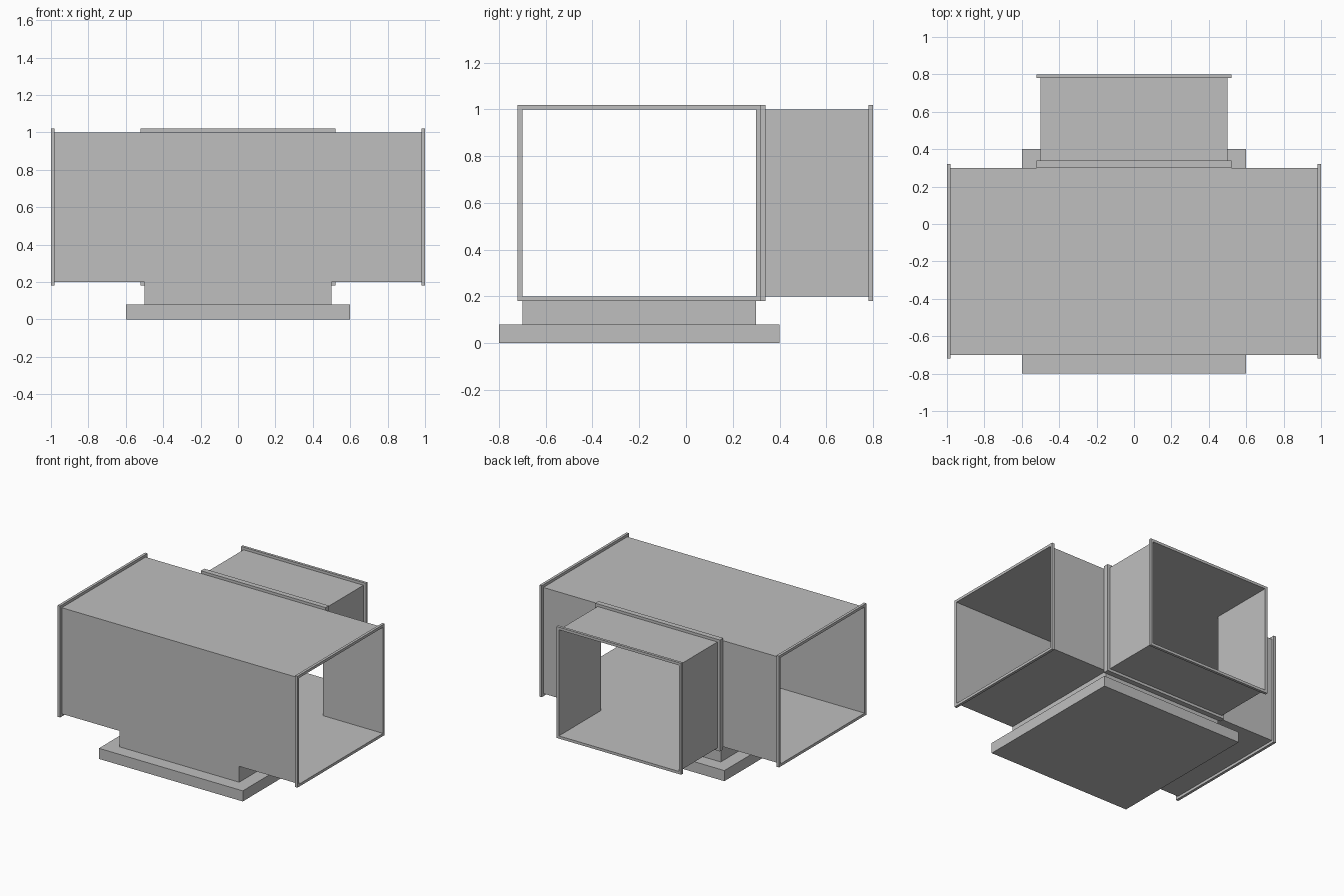
import bpy
import bmesh
from mathutils import Matrix, Vector

cube = bpy.data.objects.get("Cube")
if cube:
    bpy.data.objects.remove(cube, do_unlink=True)

# Galvanised grey shared by every part
grey = bpy.data.materials.new("sheet_metal_grey")
colour = (0.52, 0.52, 0.52, 1)
grey.diffuse_color = colour
grey.use_nodes = True
shader = next(n for n in grey.node_tree.nodes if n.type == 'BSDF_PRINCIPLED')
shader.inputs["Base Color"].default_value = colour


def box(name, low, high, open_axis=None, window=None):
    """Box between two corners; open_axis removes both end faces,
    window cuts a full-height opening of that half width in the back."""
    low, high = Vector(low), Vector(high)
    bm = bmesh.new()
    bmesh.ops.create_cube(bm, size=1, matrix=Matrix.LocRotScale(
        (low + high) / 2, None, high - low))
    bm.normal_update()
    if open_axis is not None:
        ends = [f for f in bm.faces if abs(f.normal[open_axis]) > 0.9]
        bmesh.ops.delete(bm, geom=ends, context='FACES')
    if window:
        for x in (-window, window):
            geom = bm.verts[:] + bm.edges[:] + bm.faces[:]
            bmesh.ops.bisect_plane(bm, geom=geom, plane_co=(x, 0, 0),
                                   plane_no=(1, 0, 0))
        back = [f for f in bm.faces if f.normal.y > 0.9
                and abs(f.calc_center_median().x) < window]
        bmesh.ops.delete(bm, geom=back, context='FACES')
    mesh = bpy.data.meshes.new(name)
    bm.to_mesh(mesh)
    bm.free()
    mesh.materials.append(grey)
    obj = bpy.data.objects.new(name, mesh)
    bpy.context.collection.objects.link(obj)
    return obj


def flange(name, low, high, axis):
    """Rectangular collar standing proud of the duct wall."""
    obj = box(name, low, high, open_axis=axis)
    mod = obj.modifiers.new("rim", 'SOLIDIFY')
    mod.thickness = 0.02
    mod.offset = 1
    mod.use_even_offset = True


# Thin-walled main duct with the branch leaving its back
front, back, floor, roof = -0.7, 0.3, 0.2, 1.0
box("main_duct", (-1, front, floor), (1, back, roof), open_axis=0, window=0.5)
box("branch_duct", (-0.5, back, floor), (0.5, 0.8, roof), open_axis=1)

# Flanges at the open ends and at the branch joint
for side, x in (("right", -1), ("left", 0.98)):
    flange(side + "_end_flange", (x, front, floor), (x + 0.02, back, roof), 0)
for part, y, depth in (("branch_joint", back, 0.04), ("branch_end", 0.78, 0.02)):
    flange(part + "_flange", (-0.5, y, floor), (0.5, y + depth, roof), 1)

# Pedestal under the duct; the neck is closed by the floor and the plate
box("pedestal_neck", (-0.5, front, 0.08), (0.5, back, floor), open_axis=2)
box("base_plate", (-0.6, -0.8, 0), (0.6, 0.4, 0.08))
